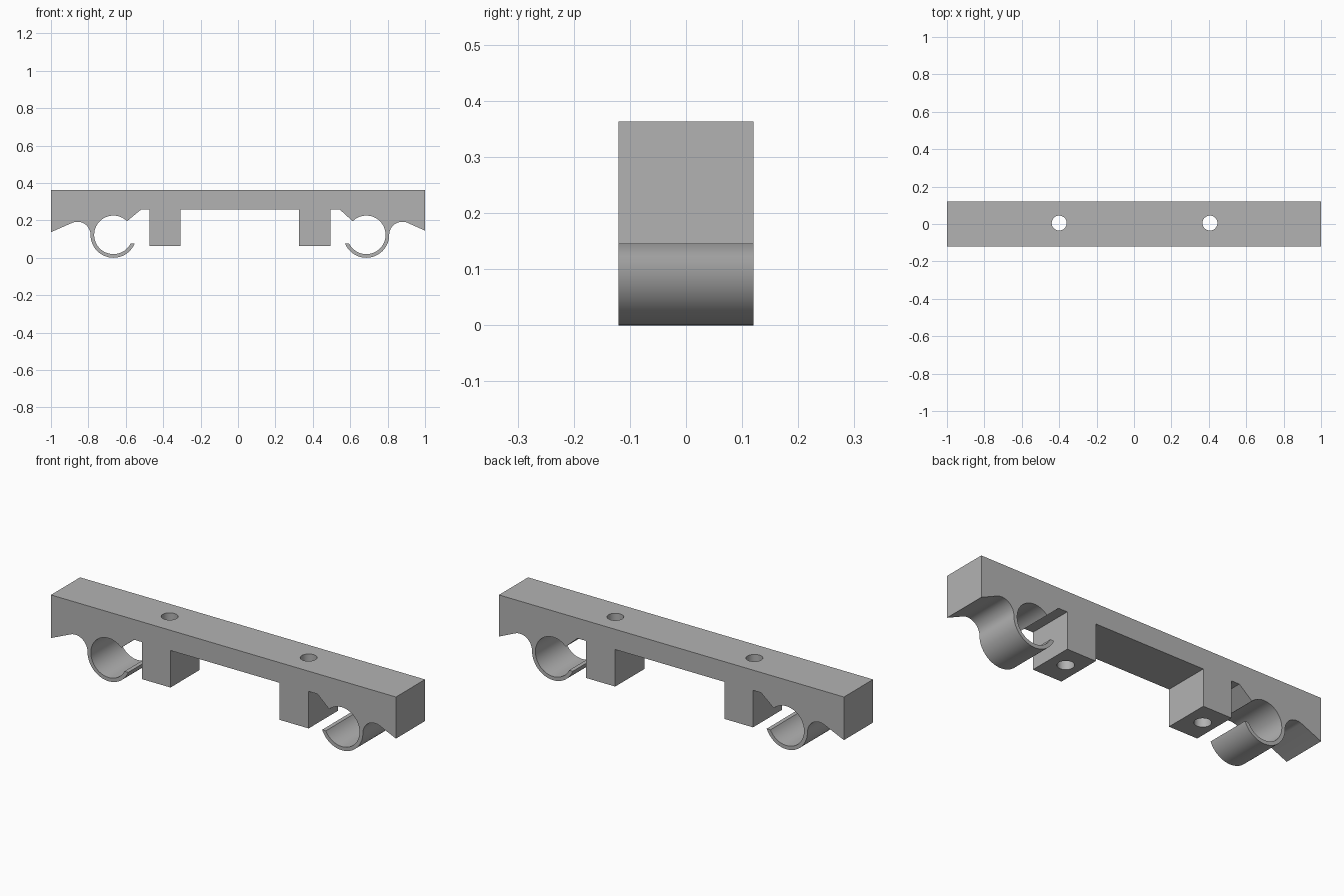
import bpy, bmesh
from math import radians, degrees, asin, sin, cos

cube = bpy.data.objects.get("Cube")
if cube:
    bpy.data.objects.remove(cube, do_unlink=True)

DEPTH, TOP, UNDERSIDE, TAB_BOTTOM = 0.241, 0.363, 0.257, 0.063
BORE, OUTER, FILLET, AXIS_Z, LIP_Z = 0.103, 0.1225, 0.07, 0.1225, 0.077

grey = bpy.data.materials.new("plain grey")
grey.use_nodes = True
grey.diffuse_color = (0.45, 0.45, 0.45, 1)
grey.node_tree.nodes["Principled BSDF"].inputs["Base Color"].default_value = grey.diffuse_color


def arc(cx, cz, r, start, end, steps):
    angles = [radians(start + (end - start) * i / steps) for i in range(steps + 1)]
    return [(cx + r * cos(a), cz + r * sin(a)) for a in angles]


def half_outline(side, tab_in, tab_out, jaw, axis, end_z):
    """Underside from the middle to one end: tab, open clip, fillet, end."""
    lip_in = degrees(asin((AXIS_Z - LIP_Z) / BORE))
    lip_out = degrees(asin((AXIS_Z - LIP_Z) / OUTER))
    pts = [(tab_in, UNDERSIDE), (tab_in, TAB_BOTTOM),
           (tab_out, TAB_BOTTOM), (tab_out, UNDERSIDE), (jaw, UNDERSIDE)]
    pts += arc(axis, AXIS_Z, BORE, 135, lip_in - 180, 48)
    pts += arc(axis, AXIS_Z, OUTER, lip_out - 180, 0, 32)
    pts += arc(axis + OUTER + FILLET, AXIS_Z, FILLET, 180, 68, 20)[1:]
    pts += [(1, end_z), (1, TOP)]
    return [(side * u, z) for u, z in pts]


# Clip bracket: one profile extruded through its depth
left = half_outline(1, 0.326, 0.494, 0.545, 0.686, 0.145)
right = half_outline(-1, 0.307, 0.473, 0.519, 0.666, 0.137)
bm = bmesh.new()
face = bm.faces.new([bm.verts.new((x, -DEPTH / 2, z)) for x, z in left + right[::-1]])
extruded = bmesh.ops.extrude_face_region(bm, geom=[face])["geom"]
bmesh.ops.translate(bm, vec=(0, DEPTH, 0),
                    verts=[v for v in extruded if isinstance(v, bmesh.types.BMVert)])
bmesh.ops.recalc_face_normals(bm, faces=bm.faces)
mesh = bpy.data.meshes.new("clip_bracket")
bm.to_mesh(mesh)
bm.free()
mesh.materials.append(grey)
bracket = bpy.data.objects.new("clip_bracket", mesh)
bpy.context.collection.objects.link(bracket)
bpy.ops.object.select_all(action="DESELECT")

# Screw holes straight down through the tabs
for x in (-0.4, 0.406):
    bpy.ops.mesh.primitive_cylinder_add(vertices=40, radius=0.04, depth=1,
                                        location=(x, 0.005, 0.2))
    cutter = bpy.context.object
    cutter.name = "hole_cutter"
    cutter.hide_render = True
    cutter.data.materials.append(grey)
    cut = bracket.modifiers.new("screw_hole", "BOOLEAN")
    cut.operation, cut.solver, cut.object = "DIFFERENCE", "EXACT", cutter
    bpy.ops.object.select_all(action="DESELECT")
    bpy.context.view_layer.objects.active = bracket
    bracket.select_set(True)
    bpy.ops.object.modifier_apply(modifier=cut.name)
    bpy.data.objects.remove(cutter, do_unlink=True)

bpy.ops.object.shade_smooth_by_angle(angle=radians(25))
